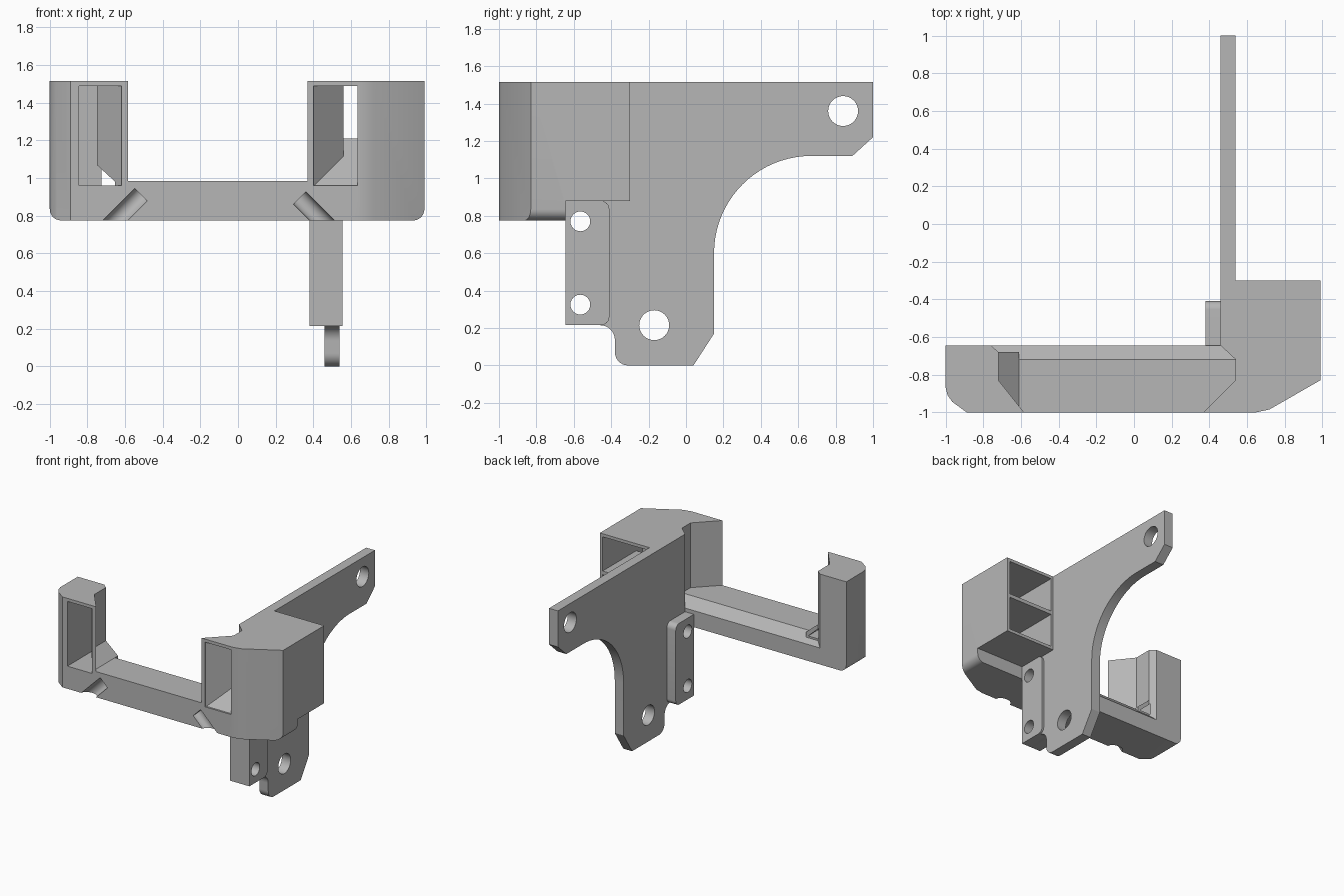
import bpy, bmesh
from math import sin, cos, radians
from mathutils import Vector

cube = bpy.data.objects.get("Cube")
if cube:
    bpy.data.objects.remove(cube, do_unlink=True)

grey = bpy.data.materials.new("plain_grey")
grey.use_nodes = True
colour = (0.47, 0.47, 0.47, 1)
grey.diffuse_color = colour
for node in grey.node_tree.nodes:
    if node.type == 'BSDF_PRINCIPLED':
        node.inputs["Base Color"].default_value = colour


def arc(cx, cy, r, start, end, n=12):
    angles = [radians(start + (end - start) * i / n) for i in range(n + 1)]
    return [(cx + r * cos(a), cy + r * sin(a)) for a in angles]


def rect(a0, b0, a1, b1):
    return [(a0, b0), (a1, b0), (a1, b1), (a0, b1)]


def prism(name, pts, axis, lo, hi):
    """Extrude a 2D outline along x (0), y (1) or z (2)."""
    bm = bmesh.new()

    def ring(h):
        verts = []
        for p in pts:
            co = list(p)
            co.insert(axis, h)
            verts.append(bm.verts.new(co))
        return verts

    a, b = ring(lo), ring(hi)
    bm.faces.new(a)
    bm.faces.new(b)
    for i in range(len(a)):
        j = (i + 1) % len(a)
        bm.faces.new((a[i], a[j], b[j], b[i]))
    bmesh.ops.recalc_face_normals(bm, faces=bm.faces)
    mesh = bpy.data.meshes.new(name)
    bm.to_mesh(mesh)
    bm.free()
    mesh.materials.append(grey)
    obj = bpy.data.objects.new(name, mesh)
    bpy.context.collection.objects.link(obj)
    return obj


def combine(target, other, operation):
    """Apply a boolean and discard the operand."""
    mod = target.modifiers.new("bool", 'BOOLEAN')
    mod.operation = operation
    mod.solver = 'EXACT'
    mod.object = other
    bpy.context.view_layer.objects.active = target
    bpy.ops.object.modifier_apply(modifier=mod.name)
    bpy.data.objects.remove(other, do_unlink=True)


def cut(target, *args):
    combine(target, prism("cutter", *args), 'DIFFERENCE')


def smooth(obj):
    bpy.ops.object.select_all(action='DESELECT')
    obj.select_set(True)
    bpy.context.view_layer.objects.active = obj
    bpy.ops.object.shade_smooth_by_angle(angle=radians(25))


BASE, TOP, BACK = 0.775, 1.515, -0.645

# Front bar with a chamfered back edge
cradle = prism("cradle", [(-1, BASE), (BACK, BASE), (BACK, 0.91), (-0.72, 0.985), (-1, 0.985)],
               0, -0.8, 0.6)

# Narrow pillar with a rounded outer corner
pillar = [(-1, BACK), (-1, -0.87), (-0.99, -0.91), (-0.965, -0.945), (-0.89, -1), (-0.585, -1),
          (-0.72, -0.83), (-0.72, -0.68), (-0.76, BACK)]
combine(cradle, prism("pillar", pillar, 2, BASE, TOP), 'UNION')
combine(cradle, prism("pillar_foot", [(-0.8, 0.9), (-0.61, 0.9), (-0.61, 0.985), (-0.72, 1.08),
                                      (-0.8, 1.08)], 1, -0.99, -0.68), 'UNION')

# Wide housing, raised behind the bar
housing_outline = [(0.37, -1), (0.65, -1), (0.72, -0.985), (0.99, -0.83), (0.99, -0.3),
                   (0.46, -0.3), (0.46, BACK), (0.54, -0.72), (0.54, -0.83)]
housing = prism("housing", housing_outline, 2, BASE, TOP)
cut(housing, rect(BACK, 0.5, 0, 0.88), 0, 0.3, 1.2)
combine(cradle, housing, 'UNION')

# Rounded lower outer corners
envelope = (arc(-0.94, BASE + 0.06, 0.06, 180, 270, 8) + arc(0.93, BASE + 0.06, 0.06, 270, 360, 8)
            + [(0.99, 1.6), (-1, 1.6)])
combine(cradle, prism("envelope", envelope, 1, -1.1, 0), 'INTERSECT')

# Window and pocket in the narrow pillar
cut(cradle, [(-0.845, -1.02), (-0.62, -1.02), (-0.62, -0.99), (-0.75, -0.83), (-0.75, -0.675),
             (-0.845, -0.675)], 2, 0.96, 1.49)
cut(cradle, [(-0.845, 0.96), (-0.63, 0.96), (-0.75, 1.07), (-0.845, 1.07)], 1, -0.95, -0.675)

# Tunnel through the housing, above a ramp and shelf
tunnel = prism("tunnel", [(0.40, -1.02), (0.635, -1.02), (0.635, -0.98), (0.71, -0.96),
                          (0.965, -0.815), (0.965, -0.28), (0.56, -0.28), (0.56, -0.83),
                          (0.40, -0.99)], 2, 0.96, 1.49)
cut(tunnel, [(-0.985, 0.9), (-0.985, 0.96), (-0.735, 1.21), (-0.2, 1.21), (-0.2, 0.9)], 0, 0.3, 1.1)
combine(cradle, tunnel, 'DIFFERENCE')
# Open space below the shelf
cut(cradle, [(-0.62, 0.905), (-0.28, 0.905), (-0.28, 1.18), (-0.68, 1.18), (-0.68, 0.965)],
    0, 0.56, 0.965)

# Diagonal round grooves on the bar front
for x, z, side in ((-0.515, 0.912, -1), (0.328, 0.893, 1)):
    groove = prism("groove", arc(0, 0, 0.047, 0, 345, 23), 2, 0, 0.35)
    direction = Vector((side, 0, -1)).normalized()
    groove.rotation_euler = Vector((0, 0, 1)).rotation_difference(direction).to_euler()
    groove.location = (x, -1, z)
    bpy.context.view_layer.update()
    combine(cradle, groove, 'DIFFERENCE')
smooth(cradle)

# Long side plate
plate_outline = ([(BACK, TOP), (1, TOP), (1, 1.22), (0.89, 1.12)]
                 + arc(0.67, 0.6, 0.52, 90, 180, 20)
                 + [(0.15, 0.17), (0.04, 0)]
                 + arc(-0.31, 0.07, 0.07, 270, 180, 8)
                 + arc(-0.46, 0.135, 0.08, 0, 90, 8)
                 + [(BACK, 0.215)])
plate = prism("side_plate", plate_outline, 0, 0.46, 0.54)

# Thick clamp block with rounded back corners
block_outline = ([(BACK, 0.215)] + arc(-0.455, 0.26, 0.045, 270, 360, 8)
                 + arc(-0.455, 0.835, 0.045, 0, 90, 8) + [(BACK, 0.88)])
block = prism("clamp_block", block_outline, 0, 0.38, 0.555)

# Bolt holes
for y, z in ((-0.565, 0.77), (-0.565, 0.325)):
    for part in (plate, block):
        cut(part, arc(y, z, 0.053, 0, 345, 23), 0, 0.2, 0.8)
for y, z in ((0.84, 1.36), (-0.17, 0.215)):
    cut(plate, arc(y, z, 0.08, 0, 348.75, 31), 0, 0.2, 0.8)
smooth(plate)
smooth(block)
